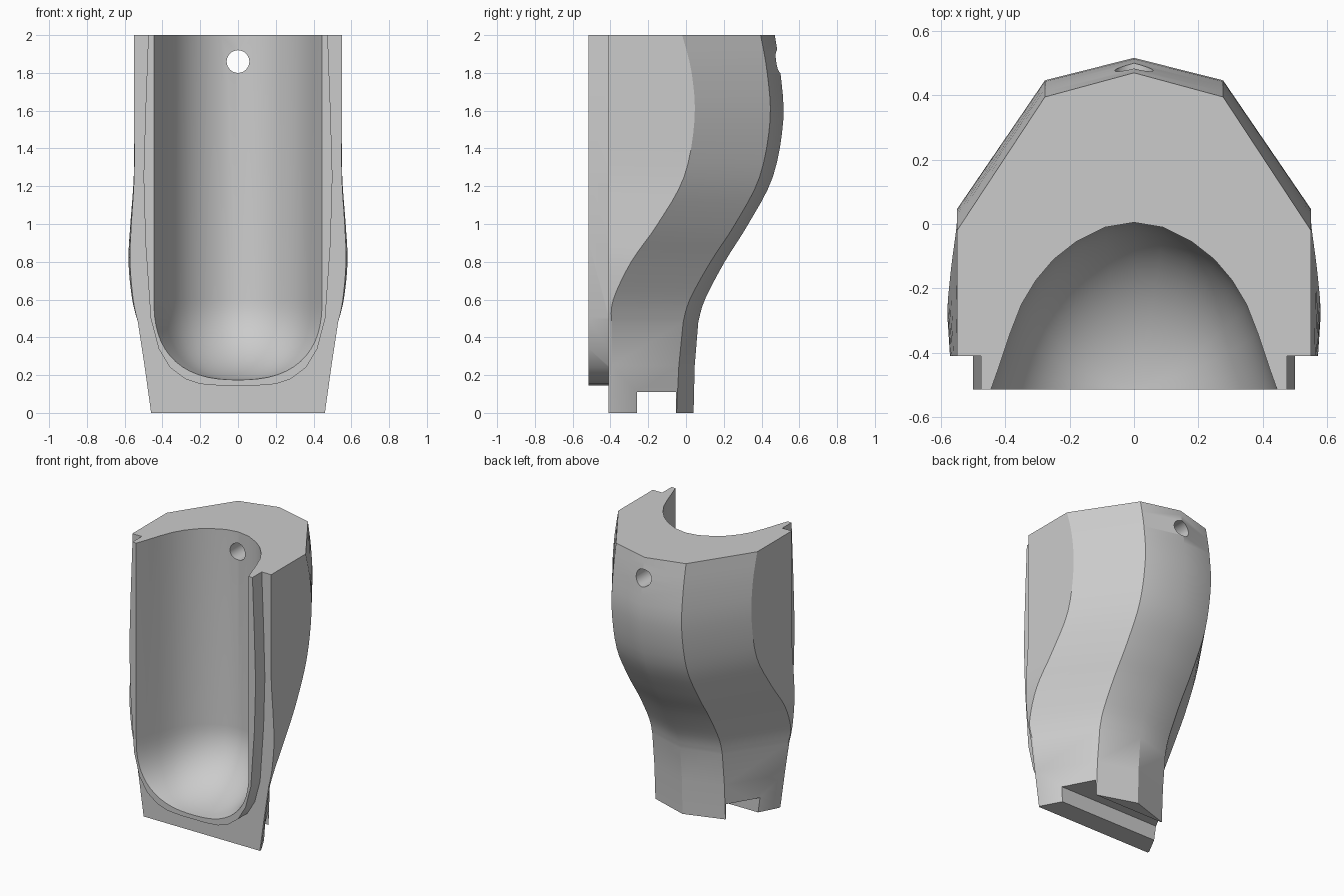
import bpy, bmesh, math

cube = bpy.data.objects.get("Cube")
if cube:
    bpy.data.objects.remove(cube)

mat = bpy.data.materials.new("light grey")
mat.use_nodes = True
GREY = (0.6, 0.6, 0.6, 1)
mat.diffuse_color = GREY
mat.node_tree.nodes["Principled BSDF"].inputs["Base Color"].default_value = GREY


def loft(name, rings):
    """Closed solid through a list of equal-length rings."""
    bm = bmesh.new()
    loops = [[bm.verts.new(p) for p in ring] for ring in rings]
    n = len(loops[0])
    for a, b in zip(loops, loops[1:]):
        for i in range(n):
            j = (i + 1) % n
            bm.faces.new((a[i], a[j], b[j], b[i]))
    bm.faces.new(loops[0])
    bm.faces.new(loops[-1])
    bmesh.ops.recalc_face_normals(bm, faces=bm.faces)
    me = bpy.data.meshes.new(name)
    bm.to_mesh(me)
    bm.free()
    me.materials.append(mat)
    ob = bpy.data.objects.new(name, me)
    bpy.context.collection.objects.link(ob)
    return ob


def catmull(p0, p1, p2, p3, t):
    return [0.5 * (2 * b + (c - a) * t + (2 * a - 5 * b + 4 * c - d) * t ** 2
                   + (3 * b - a - 3 * c + d) * t ** 3)
            for a, b, c, d in zip(p0, p1, p2, p3)]


def mirrored(half):
    """Outline from its right half, which ends on the centre line."""
    return half + [(-x, v) for x, v in reversed(half) if x > 1e-6]


# Outer body stations: z, front x, side x, side y, shoulder y, spine y
FRONT = -0.41
keys = [
    (0.48, 0.53, 0.53, -0.395, -0.015, 0.065),
    (0.6, 0.555, 0.56, -0.385, 0.02, 0.10),
    (0.8, 0.572, 0.58, -0.29, 0.13, 0.205),
    (1.0, 0.565, 0.57, -0.15, 0.26, 0.33),
    (1.25, 0.55, 0.552, -0.01, 0.39, 0.46),
    (1.55, 0.55, 0.55, 0.045, 0.445, 0.515),
    (1.8, 0.55, 0.55, 0.03, 0.43, 0.50),
    (2.0, 0.55, 0.55, -0.02, 0.395, 0.47),
]
stations = [(0, 0.46, 0.46, -0.395, -0.05, 0.04),
            (0.25, 0.495, 0.495, -0.395, -0.038, 0.046)]
for i in range(len(keys) - 1):
    quad = [keys[max(0, min(len(keys) - 1, i + k))] for k in (-1, 0, 1, 2)]
    stations += [catmull(*quad, s / 4) for s in range(4)]
stations.append(keys[-1])

rings = []
for z, fx, sx, side, shoulder, spine in stations:
    half = [(fx, FRONT), (sx, side), (0.277, shoulder), (0, spine)]
    rings.append([(x, y, z) for x, y in mirrored(half)])
body = loft("socket_body", rings)

# Raised rim around the front opening
RIM = -0.515
rim_half = [(0.475, 2), (0.49, 1.6), (0.5, 1.25), (0.49, 0.9), (0.462, 0.5),
            (0.42, 0.34), (0.36, 0.24), (0.28, 0.18), (0.2, 0.153), (0.1, 0.145), (0, 0.145)]
outline = mirrored(rim_half)
rim = loft("rim", [[(x, y, z) for x, z in outline] for y in (RIM, -0.38)])

# Channel with a rounded scoop at its foot
arc = [(0.445, RIM), (0.42, -0.445), (0.385, -0.34), (0.35, -0.25), (0.305, -0.175),
       (0.25, -0.11), (0.18, -0.055), (0.09, -0.01), (0, 0.005)]
section = mirrored([(0.445, -0.62)] + arc)
SCOOP, FLOOR = 0.6, 0.175
levels = [(2.1, 1, 1), (SCOOP, 1, 1)]
for k in range(1, 15):
    t = math.sin(math.pi / 2 * k / 14.3)
    levels.append((SCOOP - (SCOOP - FLOOR) * t,
                   (1 - t ** 2.5) ** 0.4, (1 - t ** 2) ** 0.5))
channel = loft("channel_cutter", [
    [(x * a, RIM + (y - RIM) * (b if y > RIM else 1), z) for x, y in section]
    for z, a, b in levels])

# Cord hole and foot slot
hole = loft("hole_cutter", [
    [(0.06 * math.cos(math.tau * i / 32), y, 1.86 + 0.06 * math.sin(math.tau * i / 32))
     for i in range(32)] for y in (-0.2, 0.7)])
slot = loft("slot_cutter", [
    [(x, -0.26, -0.1), (x, -0.052, -0.1), (x, -0.052, 0.11), (x, -0.26, 0.11)]
    for x in (-1, 1)])

for tool, op in ((rim, "UNION"), (channel, "DIFFERENCE"),
                 (hole, "DIFFERENCE"), (slot, "DIFFERENCE")):
    mod = body.modifiers.new(tool.name, "BOOLEAN")
    mod.operation = op
    mod.solver = "EXACT"
    mod.object = tool
    bpy.context.view_layer.objects.active = body
    bpy.ops.object.modifier_apply(modifier=mod.name)
    bpy.data.objects.remove(tool)

# Centre the depth, keep creases sharp
for ob in bpy.context.selected_objects:
    ob.select_set(False)
body.select_set(True)
bpy.context.view_layer.objects.active = body
bpy.ops.object.shade_smooth_by_angle(angle=math.radians(32))
